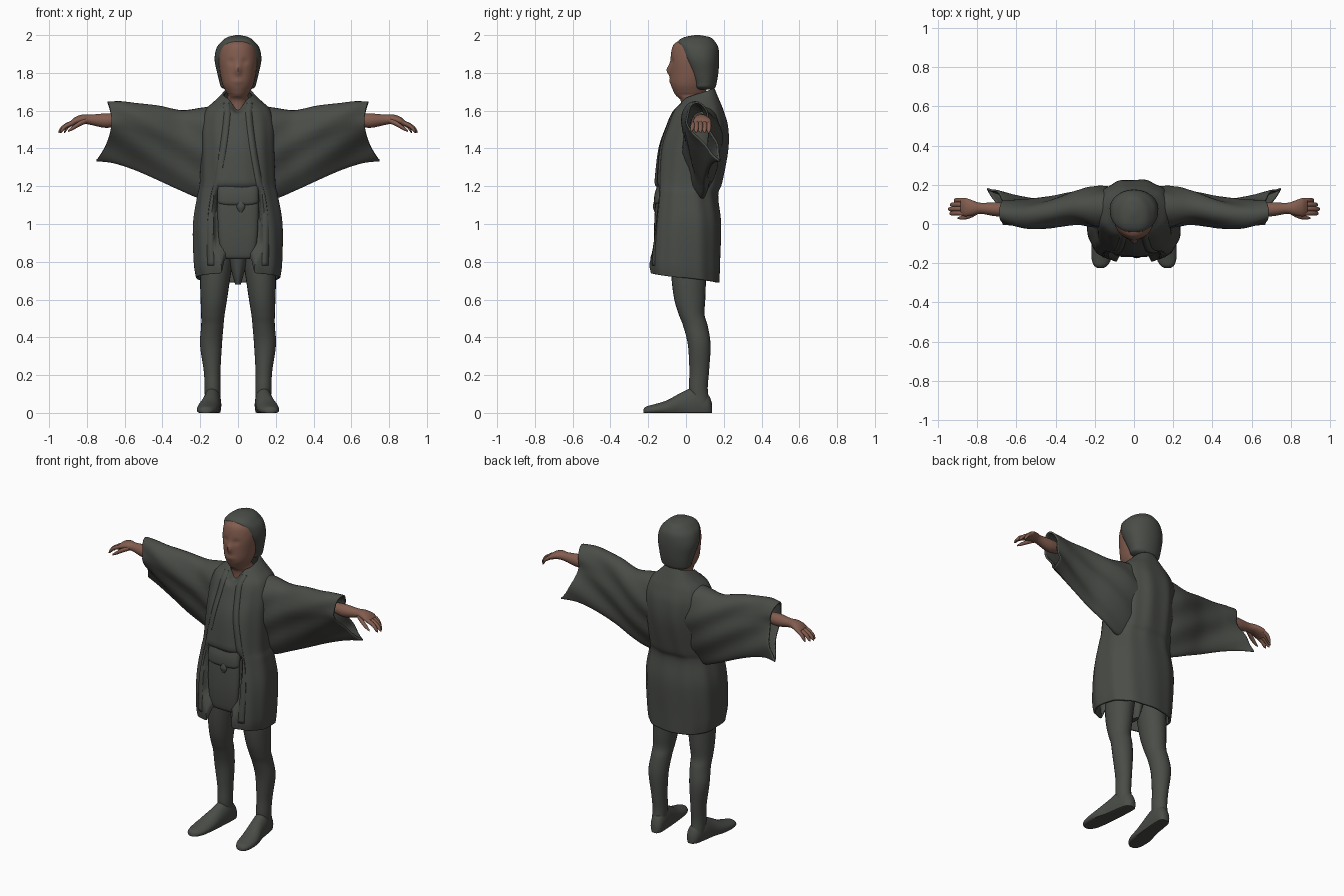
import bpy, bmesh, math
from mathutils import Vector
from mathutils.bvhtree import BVHTree

cube = bpy.data.objects.get("Cube")
if cube:
    bpy.data.objects.remove(cube)


def make_material(name, color):
    mat = bpy.data.materials.new(name)
    mat.use_nodes = True
    mat.diffuse_color = color
    mat.node_tree.nodes["Principled BSDF"].inputs["Base Color"].default_value = color
    return mat


cloth = make_material("dark grey cloth", (0.068, 0.073, 0.064, 1))
skin = make_material("warm brown skin", (0.225, 0.108, 0.077, 1))


def spline(rows, steps):
    """Smoothly interpolate rows of numbers (Catmull-Rom)."""
    out = []
    last = len(rows) - 1
    for i in range(last):
        p, q, r, s = (rows[min(max(i + k, 0), last)] for k in (-1, 0, 1, 2))
        for j in range(steps):
            t = j / steps
            out.append([b + 0.5 * t * (c - a + t * (2*a - 5*b + 4*c - d + t * (3*(b - c) + d - a)))
                        for a, b, c, d in zip(p, q, r, s)])
    return out + [list(rows[last])]


def ease(low, high, v):
    t = min(max((v - low) / (high - low), 0), 1)
    return t * t * (3 - 2 * t)


def bump(v, center, width):
    return math.exp(-((v - center) / width) ** 2)


def boxy(v, power):
    return math.copysign(abs(v) ** power, v)


def finish(name, bm, mat, mirror, thickness):
    bmesh.ops.recalc_face_normals(bm, faces=bm.faces)
    mesh = bpy.data.meshes.new(name)
    bm.to_mesh(mesh)
    bm.free()
    mesh.materials.append(mat)
    mesh.shade_smooth()
    mesh.set_sharp_from_angle(angle=math.radians(50))
    obj = bpy.data.objects.new(name, mesh)
    bpy.context.scene.collection.objects.link(obj)
    if thickness:
        obj.modifiers.new("thickness", "SOLIDIFY").thickness = thickness
    if mirror:
        obj.modifiers.new("both sides", "MIRROR")
    return obj


def loft(name, rows, point, mat=cloth, mirror=False, thickness=0, sides=24, steps=5):
    """Skin a surface over cross-sections; point(row, angle) places each vertex."""
    bm = bmesh.new()
    rings = [[bm.verts.new(point(row, math.tau * k / sides)) for k in range(sides)]
             for row in spline(rows, steps)]
    for a, b in zip(rings, rings[1:]):
        for k in range(sides):
            n = (k + 1) % sides
            bm.faces.new((a[k], a[n], b[n], b[k]))
    if not thickness:
        bm.faces.new(rings[0])
        bm.faces.new(rings[-1])
    return finish(name, bm, mat, mirror, thickness)


def upright(row, a):
    z, x, y, rx, ry = row
    return Vector((x + rx * math.cos(a), y + ry * math.sin(a), z))


def sideways(row, a):
    x, y, z, ry, rz = row
    return Vector((x, y + ry * math.cos(a), z + rz * math.sin(a)))


# Legs and slippers
loft("legs", [
    (.05, .135, .075, .04, .05), (.13, .135, .065, .042, .05), (.22, .137, .07, .044, .052),
    (.36, .143, .07, .058, .06), (.46, .136, .05, .059, .065), (.52, .133, .03, .062, .068),
    (.6, .128, .02, .07, .082), (.72, .12, .015, .08, .092), (.9, .1, .02, .09, .1)],
    upright, mirror=True)


def foot_point(row, a):
    y, x, rx, h = row
    return Vector((x + rx * math.cos(a), y, max(0, h * (0.35 + 0.65 * math.sin(a)))))


loft("slippers", [
    (.138, .125, .018, .05), (.115, .128, .038, .1), (.05, .135, .046, .135),
    (-.02, .143, .049, .11), (-.1, .158, .057, .067), (-.17, .165, .052, .045),
    (-.21, .17, .036, .034), (-.225, .17, .015, .02)], foot_point, mirror=True)


# Robe body, with a recessed and shorter centre front and a dipped neckline
def robe_point(row, a):
    z, yc, rx, ry, tilt = row
    c, s = math.cos(a), math.sin(a)
    gathers = 0.012 + 0.01 * max(s, 0) * bump(z, 1.35, .2)
    fold = 1 + gathers * math.sin(11 * a + 4 * z) * ease(1.7, 1.5, z)
    square = 0.85 - 0.15 * ease(1.2, .9, z) * (s < 0)
    x = rx * boxy(c, 0.85) * fold
    y = yc + ry * boxy(s, square) * fold
    z += tilt * s
    if s < 0:
        edge = .07 + .045 * ease(.78, .9, z)
        slot = ease(edge + .02, edge - .005, abs(x))
        y += 0.045 * slot * ease(1.22, 1.15, z)
        z += 0.085 * slot * ease(1.0, .72, z)
        z -= 0.055 * ease(.06, 0, abs(x)) * ease(1.56, 1.67, z)
    return Vector((x, y, z))


robe = loft("robe_body", [
    (.715, -.01, .222, .185, -.025), (.8, -.01, .233, .188, -.01), (1.0, 0, .236, .184, 0),
    (1.15, 0, .213, .169, 0), (1.22, .012, .2, .178, 0), (1.4, .04, .196, .184, 0),
    (1.52, .06, .195, .163, 0), (1.6, .065, .175, .135, 0), (1.65, .07, .125, .105, .01),
    (1.69, .065, .08, .085, .03)], robe_point, thickness=.012, sides=96, steps=7)


# Wide hanging sleeves, narrow at the lower edge and flared back at the cuff
def sleeve_point(row, a):
    x, top, bottom, yc, ry, back, slant = row
    c, s = math.cos(a), math.sin(a)
    z = (top + bottom) / 2 + (top - bottom) / 2 * s
    x -= slant * (0.03 * s + 0.045 * c * c)
    y = yc + ry * c * (0.68 + 0.32 * s) - back * min(s, 0.3)
    return Vector((x, y + 0.008 * math.sin(34 * z - 22 * x) * abs(c), z))


loft("sleeves", [
    (.1, 1.63, 1.13, .075, .15, 0, 0), (.2, 1.615, 1.135, .085, .138, 0, 0),
    (.3, 1.603, 1.175, .088, .113, .01, 0), (.42, 1.627, 1.23, .068, .1, .03, 0),
    (.54, 1.64, 1.285, .062, .095, .055, .2), (.64, 1.65, 1.322, .07, .088, .075, .7),
    (.72, 1.648, 1.332, .085, .08, .095, 1)],
    sleeve_point, mirror=True, thickness=.01, sides=40, steps=6)

# Flat lapel bands laid on the robe front
tree = BVHTree.FromPolygons([v.co for v in robe.data.vertices],
                            [p.vertices for p in robe.data.polygons])
bm = bmesh.new()
pairs = []
for x, z in spline([(.062, 1.64), (.058, 1.58), (.08, 1.4), (.115, 1.2), (.145, 1.0), (.145, .78)], 8):
    pair = []
    for edge in (x - .017, x + .017):
        hit = tree.ray_cast(Vector((edge, -1, z)), Vector((0, 1, 0)))[0]
        pair.append(bm.verts.new((edge, hit.y - 0.003, z)))
    pairs.append(pair)
for a, b in zip(pairs, pairs[1:]):
    bm.faces.new((a[0], a[1], b[1], b[0]))
finish("lapels", bm, cloth, True, 0.006)


# Pouch at the waist, its flap, knot and the cloth hanging between the legs
def pouch_point(row, a):
    z, y, rx, ry = row
    return Vector((rx * boxy(math.cos(a), 0.5), y + ry * math.sin(a), z))


loft("waist_pouch", [
    (.815, -.135, .07, .015), (.84, -.14, .09, .022), (.95, -.143, .104, .026),
    (1.08, -.138, .108, .026), (1.2, -.13, .106, .02)], pouch_point, sides=32)
loft("pouch_flap", [
    (1.1, -.142, .08, .02), (1.115, -.142, .106, .027), (1.16, -.138, .108, .028),
    (1.205, -.134, .106, .018)], pouch_point, sides=32)
loft("pouch_knot", [
    (1.06, .015, -.162, .006, .004), (1.09, .015, -.165, .022, .01),
    (1.12, .015, -.163, .012, .007)], upright, sides=12)
loft("hanging_cloth", [
    (.68, 0, .0, .015, .04), (.74, 0, .0, .032, .06), (.85, 0, .0, .06, .08)], upright)


# Face and neck, with nose, eye hollows and lips shaped into the surface
def face_point(row, a):
    p = upright(row, a)
    if math.sin(a) < 0:
        nose = bump(p.z, 1.815, .028) * bump(p.x, 0, .016)
        eyes = bump(p.z, 1.86, .014) * bump(abs(p.x), .036, .017)
        lips = bump(p.z, 1.755, .013) * bump(p.x, 0, .028)
        p.y += 0.008 * eyes - 0.02 * nose - 0.006 * lips
    return p


loft("face_and_neck", [
    (1.57, 0, .055, .055, .078), (1.65, 0, .045, .06, .072), (1.68, 0, .025, .054, .078),
    (1.7, 0, .02, .064, .085), (1.74, 0, .02, .082, .1), (1.8, 0, .03, .095, .113),
    (1.87, 0, .03, .102, .112), (1.93, 0, .04, .097, .114), (1.96, 0, .045, .08, .1),
    (1.978, 0, .05, .05, .06)], face_point, skin, sides=64, steps=6)


# Hair cap, fuller toward the temples
def hair_point(row, a):
    z, y, rx, ry = row
    front = 0.75 if math.sin(a) < 0 else 1
    return Vector((rx * boxy(math.cos(a), front), y + ry * boxy(math.sin(a), front), z))


loft("hair", [
    (1.712, .1, .066, .045), (1.725, .1, .09, .056), (1.75, .1, .098, .063),
    (1.8, .093, .11, .078), (1.87, .08, .124, .096), (1.93, .068, .114, .104),
    (1.965, .056, .088, .098), (1.988, .058, .058, .07), (2.0, .06, .012, .014)],
    hair_point, sides=40)

# Forearms, palms, fingers and thumbs
loft("forearms_and_palms", [
    (.63, .075, 1.55, .03, .03), (.7, .075, 1.547, .036, .038), (.78, .08, 1.552, .028, .027),
    (.82, .082, 1.555, .037, .025), (.86, .086, 1.545, .047, .022), (.885, .088, 1.53, .043, .016)],
    sideways, skin, mirror=True)
for i, finger in enumerate(("index", "middle", "ring", "little")):
    y = .054 + .022 * i
    reach = (.072, .08, .07, .05)[i]
    loft(finger + "_fingers", [
        (.865, y, 1.54, .012, .013), (.87 + reach * .5, y + .002, 1.522, .012, .013),
        (.87 + reach * .85, y, 1.5, .011, .013), (.87 + reach, y, 1.487, .004, .006)],
        sideways, skin, mirror=True, sides=12, steps=3)
loft("thumbs", [
    (.8, .06, 1.548, .012, .014), (.84, .042, 1.53, .014, .014), (.875, .033, 1.508, .011, .011),
    (.9, .03, 1.492, .004, .005)], sideways, skin, mirror=True, sides=12, steps=3)
